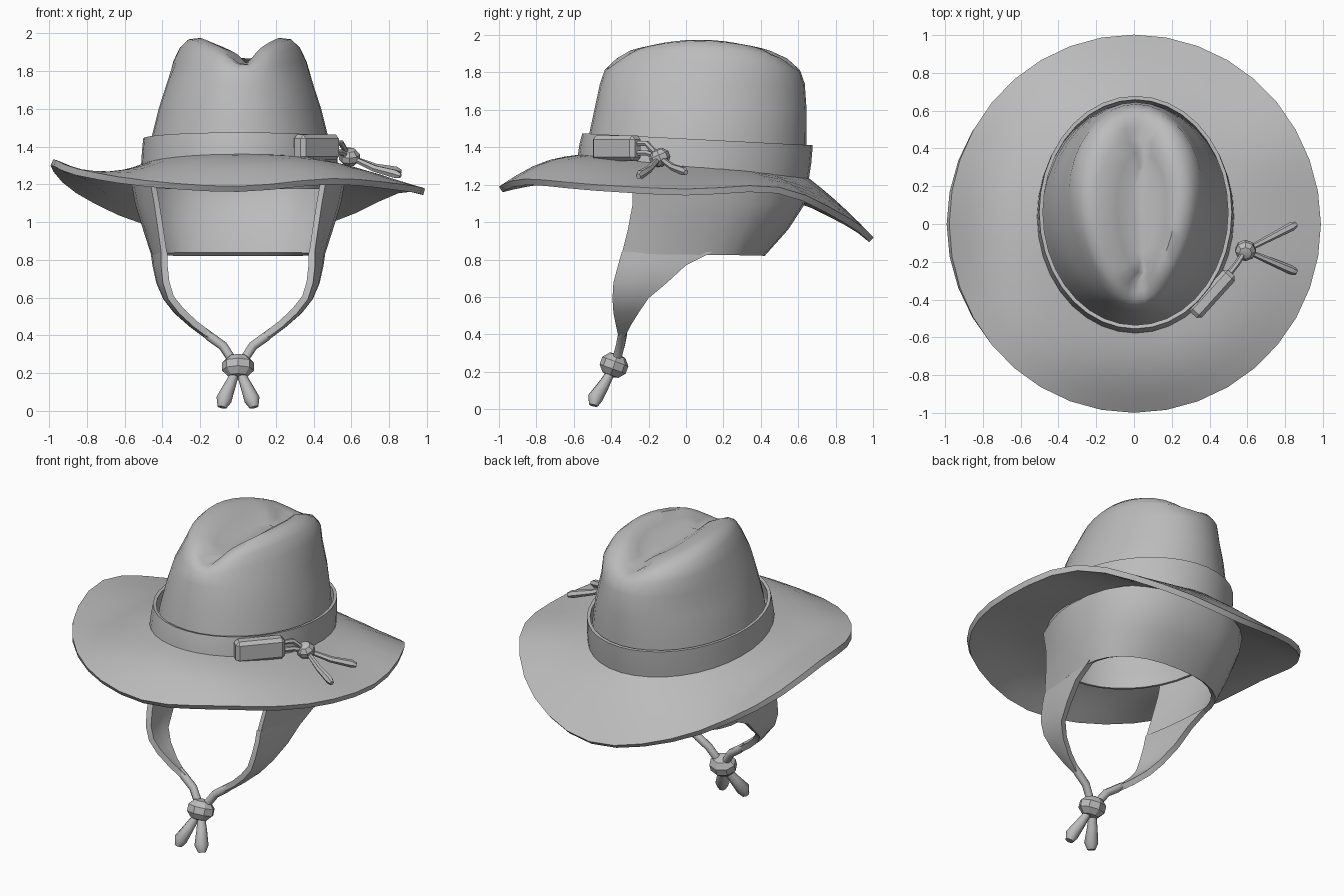
import bpy, bmesh, math
from mathutils import Vector, Matrix

cube = bpy.data.objects.get("Cube")
if cube:
    bpy.data.objects.remove(cube)

felt = bpy.data.materials.new("grey_felt")
felt.use_nodes = True
COLOUR = (0.5, 0.5, 0.5, 1)
felt.diffuse_color = COLOUR
felt.node_tree.nodes["Principled BSDF"].inputs["Base Color"].default_value = COLOUR
SEG = 36
ANGLES = [2 * math.pi * i / SEG for i in range(SEG)]


def finish(name, bm, thick=0, angle=35):
    bmesh.ops.recalc_face_normals(bm, faces=bm.faces)
    mesh = bpy.data.meshes.new(name)
    bm.to_mesh(mesh)
    bm.free()
    mesh.materials.append(felt)
    ob = bpy.data.objects.new(name, mesh)
    bpy.context.collection.objects.link(ob)
    bpy.ops.object.select_all(action='DESELECT')
    bpy.context.view_layer.objects.active = ob
    ob.select_set(True)
    if thick:
        mod = ob.modifiers.new("thickness", 'SOLIDIFY')
        mod.thickness, mod.offset = thick, 0
        bpy.ops.object.modifier_apply(modifier=mod.name)
    bpy.ops.object.shade_smooth_by_angle(angle=math.radians(angle))
    return ob


def loft(name, rings, closed=True, caps=(), thick=0, angle=35):
    """Skin a list of equally long point rows."""
    bm = bmesh.new()
    rows = [[bm.verts.new(p) for p in ring] for ring in rings]
    n = len(rows[0])
    for a, b in zip(rows, rows[1:]):
        for i in range(n if closed else n - 1):
            j = (i + 1) % n
            bm.faces.new((a[i], a[j], b[j], b[i]))
    for c in caps:
        bm.faces.new(rows[c])
    return finish(name, bm, thick, angle)


def tube(name, path, radii, sides=8):
    pts = [Vector(p) for p in path]
    rings = []
    for i, p in enumerate(pts):
        d = pts[min(i + 1, len(pts) - 1)] - pts[max(i - 1, 0)]
        q = d.to_track_quat('Z', 'Y')
        rings.append([p + q @ Vector((radii[i] * math.cos(t), radii[i] * math.sin(t), 0))
                      for t in (2 * math.pi * k / sides for k in range(sides))])
    return loft(name, rings, caps=(0, -1), angle=50)


def bead(name, centre, size, tilt):
    bm = bmesh.new()
    bmesh.ops.create_uvsphere(bm, u_segments=8, v_segments=5, radius=1)
    m = Matrix.Translation(centre) @ Matrix.Rotation(tilt, 4, 'X') @ Matrix.Diagonal((*size, 1))
    bmesh.ops.transform(bm, matrix=m, verts=bm.verts)
    return finish(name, bm, angle=30)


def oval(rx, front, back, z):
    """Oval ring in plan; z is a function of the angle and y."""
    cy, ry = (front + back) / 2, (back - front) / 2
    return [(rx * math.cos(a), cy + ry * math.sin(a), z(a, cy + ry * math.sin(a))) for a in ANGLES]


# brim: wavy edge heights every 30 degrees, starting at the left side
EDGE = [1.16, 1.17, 1.01, 0.905, 1.0, 1.17, 1.315, 1.265, 1.205, 1.175, 1.215, 1.185]


def edge_height(a):
    u = a / (2 * math.pi) * 12
    k, f = int(u), u - int(u)
    p0, p1, p2, p3 = (EDGE[(k + d) % 12] for d in (-1, 0, 1, 2))
    return p1 + 0.5 * f * (p2 - p0 + f * (2*p0 - 5*p1 + 4*p2 - p3 + f * (3*(p1 - p2) + p3 - p0)))


brim = []
inner = oval(0.49, -0.55, 0.64, lambda a, y: 1.29 - 0.1 * y)
for s in (0, 0.2, 0.4, 0.6, 0.8, 1):
    ring = []
    bulge = math.sin(math.pi * s)
    for a, (x, y, z) in zip(ANGLES, inner):
        dip = 0.07 * max(0, -math.cos(a)) ** 2
        lift = (0.027 - 0.013 * math.sin(a)) * abs(math.sin(a))
        ring.append((x + (0.985 * math.cos(a) - x) * s, y + (0.99 * math.sin(a) - y) * s,
                     z + (edge_height(a) - z) * s + (lift - dip) * bulge))
    brim.append(ring)
loft("brim", brim, thick=0.035, angle=40)

# crown: half width, front, back, height, notch depth at the ends, arch along the length
CROWN = [(.50, -.55, .64, 1.24, 0, 0), (.465, -.52, .645, 1.46, 0, 0), (.43, -.49, .645, 1.6, 0, 0),
         (.385, -.46, .635, 1.74, 0, 0), (.35, -.435, .61, 1.85, .02, .02),
         (.315, -.40, .57, 1.925, .05, .045), (.27, -.36, .51, 1.968, .07, .065),
         (.21, -.31, .45, 1.975, .08, .065), (.13, -.26, .38, 1.93, .05, .04),
         (.05, -.2, .3, 1.88, .02, .02)]
crown = []
for rx, yf, yb, z, notch, arch in CROWN:
    ring = oval(rx, yf, yb, lambda a, y: z - arch * math.sin(a) ** 2
                - notch * math.exp(-((math.cos(a) - 0.1) / 0.35) ** 2))
    egg = 0.14 if z > 1.8 else 0
    shift = 0.04 if rx < 0.2 else 0.01
    crown.append([(x * (1 + egg * math.sin(a)) + shift, y, h) for a, (x, y, h) in zip(ANGLES, ring)])
loft("crown", crown, caps=(-1,), angle=50)

# lining band inside the opening
loft("inner_band", [oval(.495, -.55, .625, lambda a, y: h) for h in (1.175, 1.3)], thick=0.015)

# hat band standing slightly clear of the crown
band = [oval(.512, -.57, .645, lambda a, y: 1.285 - 0.1 * y),
        oval(.507, -.56, .66, lambda a, y: 1.37 - 0.08 * y),
        oval(.5, -.545, .668, lambda a, y: 1.445 - 0.05 * y)]
loft("hat_band", [[(x + 0.008, y, z) for x, y, z in r] for r in band], thick=0.02)

# neck flap: a U-shaped sheet around the back
FLAP = [(1.21, .55, .63, .45, -.28), (1.1, .53, .62, .43, -.28),
        (.97, .49, .535, .41, -.305), (.83, .445, .41, .39, -.34)]
flap = []
for z, rx, back, xf, yf in FLAP:
    cy = 0.08
    half = [(xf + (rx - xf) * math.sin(t * math.pi / 2), yf + (cy - yf) * t) for t in (0, .33, .67)]
    for k in range(8):
        a = k * math.pi / 14
        half.append((rx * max(0, math.cos(a)) ** 0.85, cy + (back - cy) * math.sin(a) ** 0.85))
    row = [(x, y, z) for x, y in half]
    flap.append(row + [(-x, y, z) for x, y in half[-2::-1]])
loft("neck_flap", flap, closed=False, thick=0.03)

# chin straps narrowing toward the toggle, with their cord ends
STRAP = [(.84, .39, -.34, .445, .14), (.77, .39, -.36, .435, 0), (.68, .38, -.385, .415, -.1),
         (.6, .355, -.39, .38, -.2), (.53, .30, -.385, .325, -.25), (.46, .225, -.37, .245, -.295),
         (.4, .145, -.355, .165, -.325)]
for side, label in ((1, "left"), (-1, "right")):
    rows = [[(side * (xf + (xb - xf) * math.sin(t * math.pi / 2)), yf + (yb - yf) * t, z)
             for t in (0, .33, .67, 1)] for z, xf, yf, xb, yb in STRAP]
    loft(label + "_chin_strap", rows, closed=False, thick=0.035)
    tube(label + "_chin_cord", [(side * .19, -.335, .43), (side * .15, -.34, .395),
                                (side * .08, -.35, .345), (side * .03, -.37, .27)],
         (.02, .025, .025, .025))
    tube(label + "_cord_end", [(side * .015, -.4, .2), (side * .045, -.44, .13),
                               (side * .075, -.485, .06), (side * .085, -.495, .02)],
         (.022, .032, .042, .024))
bead("chin_toggle", (0, -.385, .235), (.09, .078, .068), -0.35)

# knot wrapped over the band
bm = bmesh.new()
bmesh.ops.create_cube(bm, size=1)
turn = Matrix.Rotation(math.radians(48), 4, 'Z')
bmesh.ops.transform(bm, matrix=Matrix.Translation((.415, -.37, 1.395)) @ turn
                    @ Matrix.Diagonal((.3, .085, .135, 1)), verts=bm.verts)
bmesh.ops.bevel(bm, geom=bm.edges[:], offset=0.02, segments=1, affect='EDGES')
finish("band_knot", bm, angle=25)

# side bead, its two cords and two loose tails
BEAD = Vector((.59, -.14, 1.345))
bead("side_bead", BEAD, (.058, .058, .05), 0.4)
for label, z in (("upper", 1.42), ("lower", 1.37)):
    tube(label + "_side_cord", [(.49, -.28, z), (.545, -.21, z), BEAD], (.016, .016, .014), 6)
for label, tip in (("rear", (.86, .0, 1.265)), ("front", (.86, -.255, 1.245))):
    end = Vector(tip)
    mid = BEAD.lerp(end, 0.5) + Vector((0, 0, -.012))
    tube(label + "_loose_tail", [BEAD, mid, BEAD.lerp(end, 0.9), end], (.014, .019, .024, .014), 6)
